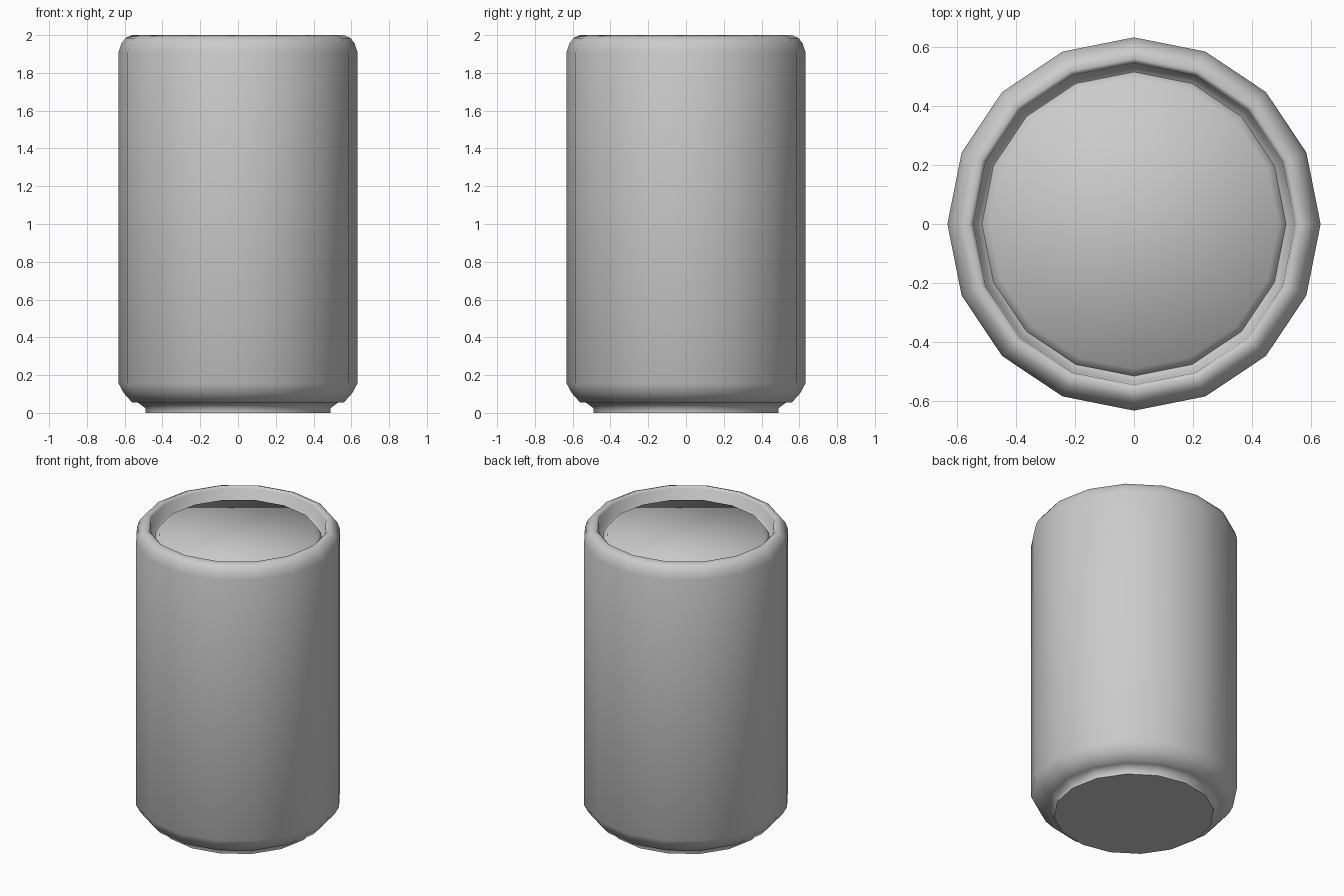
import bpy, bmesh, math

if "Cube" in bpy.data.objects:
    bpy.data.objects.remove(bpy.data.objects["Cube"])

SIDES = 16


def lathe(name, profile):
    """Revolve (radius, z) points around z; the open ends are capped flat."""
    bm = bmesh.new()
    rings = []
    for r, z in profile:
        angles = [2 * math.pi * i / SIDES for i in range(SIDES)]
        rings.append([bm.verts.new((r * math.cos(a), r * math.sin(a), z)) for a in angles])
    for low, high in zip(rings, rings[1:]):
        for i in range(SIDES):
            j = (i + 1) % SIDES
            bm.faces.new((low[i], low[j], high[j], high[i]))
    bm.faces.new(rings[0][::-1])
    bm.faces.new(rings[-1])
    mesh = bpy.data.meshes.new(name)
    bm.to_mesh(mesh)
    bm.free()
    obj = bpy.data.objects.new(name, mesh)
    bpy.context.collection.objects.link(obj)
    bpy.context.view_layer.objects.active = obj
    obj.select_set(True)
    bpy.ops.object.shade_smooth_by_angle(angle=math.radians(75))
    return obj


# Can: base foot, shoulder, straight wall, rolled rim, groove and raised lid
lathe("can_body", [
    (0.49, 0.0), (0.49, 0.025), (0.53, 0.055), (0.56, 0.055),
    (0.605, 0.105), (0.632, 0.155), (0.632, 1.91), (0.618, 1.955), (0.595, 1.985),
    (0.56, 2.0), (0.545, 1.985), (0.535, 1.91), (0.515, 1.895), (0.49, 1.935),
])
